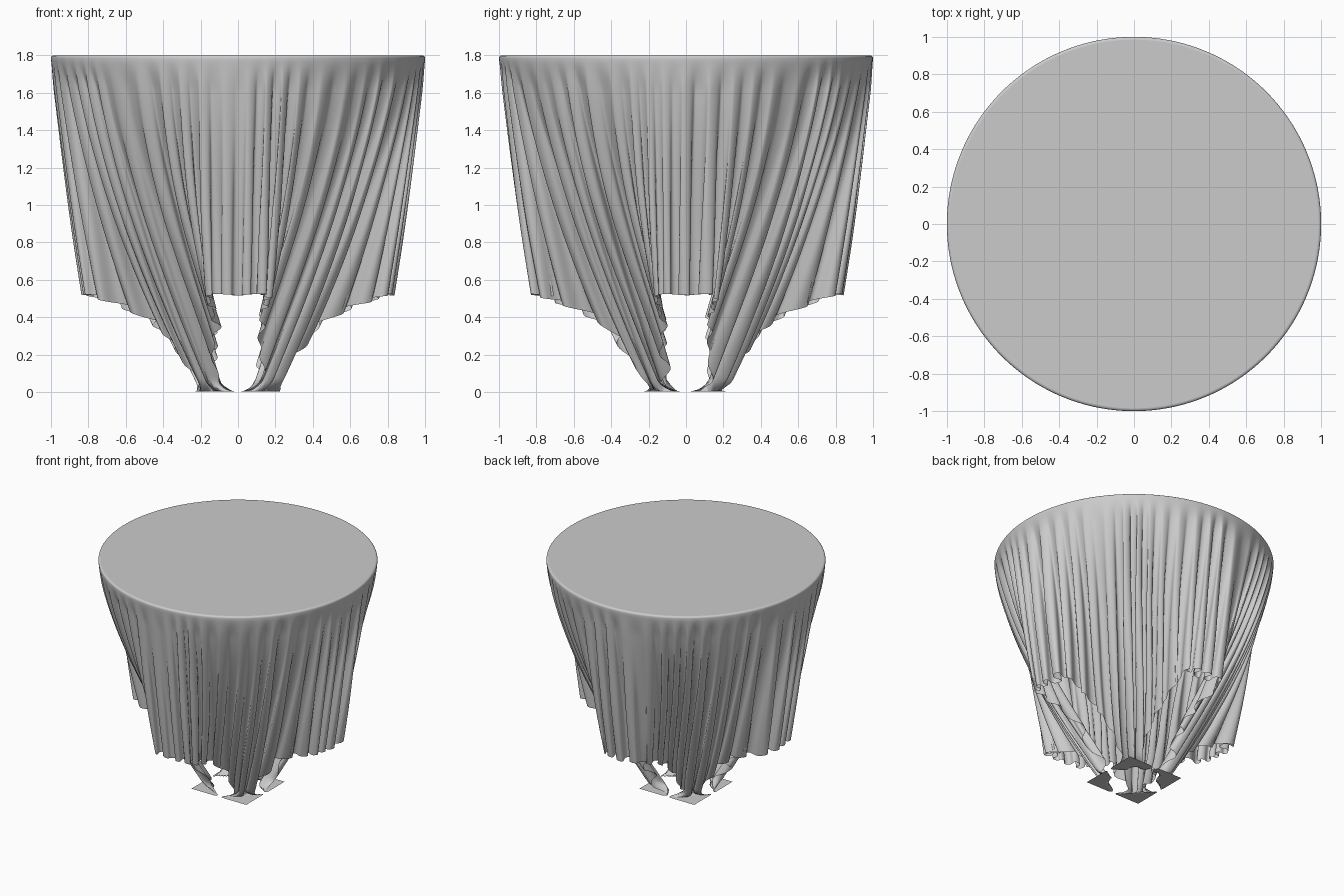
import bpy, bmesh, math

if "Cube" in bpy.data.objects:
    bpy.data.objects.remove(bpy.data.objects["Cube"])

SEG, ROWS = 960, 64        # around the rim, down the drop
HALF, TOP = 2.3, 1.8       # half side of the square cloth, table height


def smooth(a, b, x):
    t = min(1, max(0, (x - a) / (b - a)))
    return t * t * (3 - 2 * t)


def drape(th, s):
    """Place the cloth point at fabric angle th, s beyond the table rim."""
    quad = round((th - math.pi / 4) / (math.pi / 2))
    diag = math.pi / 4 + quad * math.pi / 2
    off = th - diag                                  # angle from nearest corner
    u = 1 - abs(off) / (math.pi / 4)                 # 0 mid side, 1 corner
    w = smooth(0.2, 0.7, u)
    # height: gathered corners hang on a slant
    k = 0.975 - 0.035 * smooth(0, 0.3, u) - 0.045 * w
    z = TOP - 0.015 - s * k
    q = min(1, s * k / TOP)
    # plan radius: panels hang almost straight, corners swing inward
    r = 1 - (0.27 + 0.52 * w) * q ** (1.12 + 0.28 * w)
    phi = diag + off * (1 + 1.4 * w * q ** 3)
    # irregular pleats that deepen downward
    ph = 52 * th + 1.5 * math.sin(5 * th + 1) + 1.1 * math.sin(11 * th + 2.3)
    var = 0.8 + 0.25 * math.sin(9 * th + 0.5) + 0.15 * math.sin(17 * th)
    amp = (0.014 * smooth(0.0, 0.2, s) + 0.034 * smooth(0.1, 1.1, s)) * var
    r += amp * (math.sin(ph) - 0.55)
    phi += 0.35 * amp * math.sin(2 * ph + 1 + 2 * s) / max(r, 0.3)
    x, y = r * math.cos(phi), r * math.sin(phi)
    # corner tips lie flat on the floor
    b = smooth(1.93, 2.06, s)
    if b > 0:
        sx = 1 if math.cos(diag) > 0 else -1
        sy = 1 if math.sin(diag) > 0 else -1
        fx = sx * 0.24 + 0.72 * ((1 + s) * math.cos(th) - sx * HALF)
        fy = sy * 0.24 + 0.72 * ((1 + s) * math.sin(th) - sy * HALF)
        x, y = x + (fx - x) * b, y + (fy - y) * b
        z = max(z, 0) * (1 - b) + 0.004 * b
    return x, y, max(z, 0.003)


bm = bmesh.new()
angles = [2 * math.pi * i / SEG for i in range(SEG)]
rings = []
# rounded table edge
for k in range(4):
    a = k / 4 * math.pi / 2
    rad = 0.985 + 0.015 * math.sin(a)
    rings.append([bm.verts.new((rad * math.cos(t), rad * math.sin(t),
                                TOP - 0.015 + 0.015 * math.cos(a))) for t in angles])
# hanging cloth down to the square hem
for j in range(ROWS + 1):
    ring = []
    for t in angles:
        length = HALF / max(abs(math.cos(t)), abs(math.sin(t))) - 1
        ring.append(bm.verts.new(drape(t, length * j / ROWS)))
    rings.append(ring)
# flat table top
bm.faces.new(rings[0])
for a, b in zip(rings, rings[1:]):
    for i in range(SEG):
        n = (i + 1) % SEG
        bm.faces.new((a[i], b[i], b[n], a[n]))

mesh = bpy.data.meshes.new("tablecloth")
bm.to_mesh(mesh)
bm.free()
cloth = bpy.data.objects.new("tablecloth", mesh)
bpy.context.collection.objects.link(cloth)
for p in mesh.polygons:
    p.use_smooth = len(p.vertices) == 4
